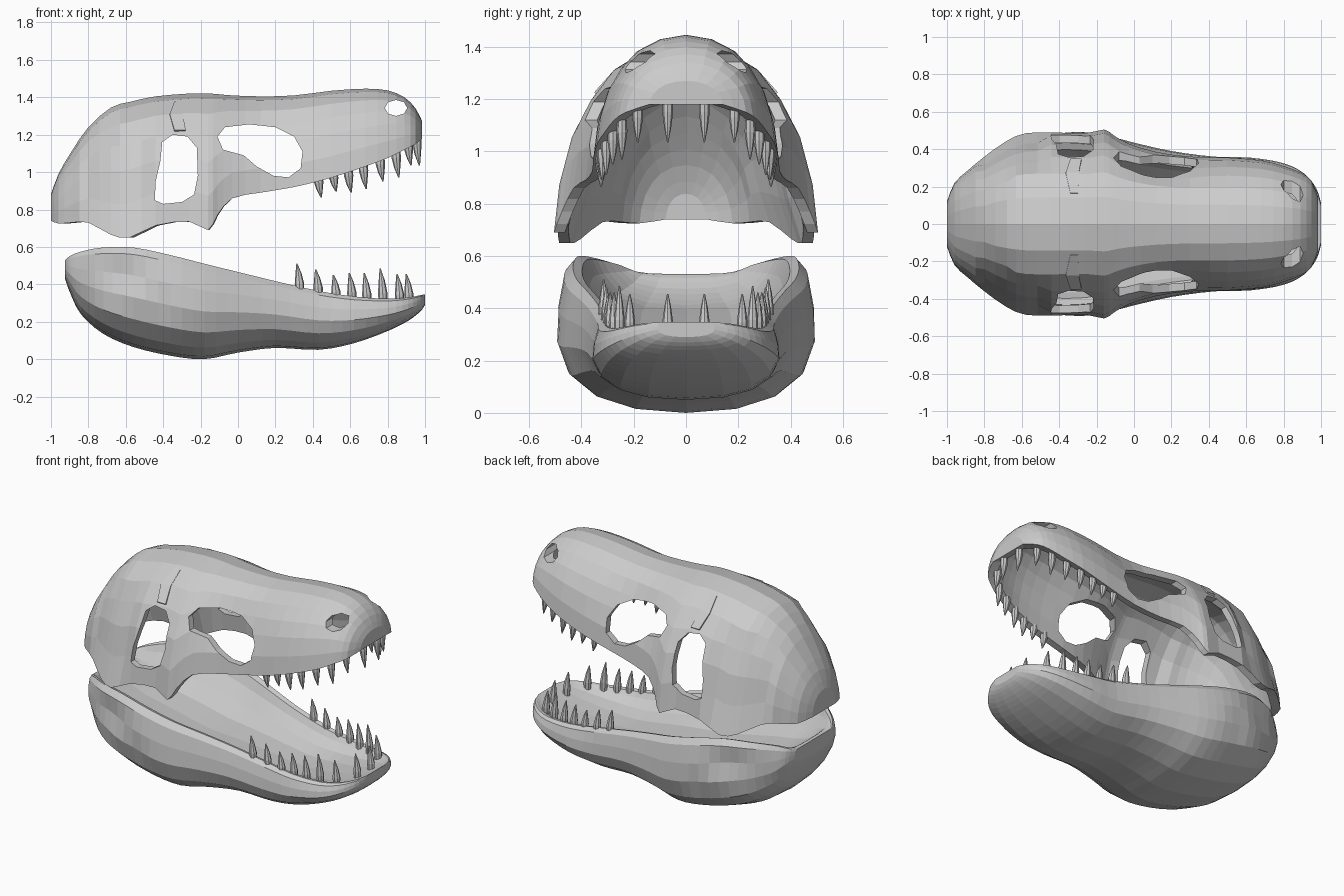
import bpy, bmesh, math
from mathutils import Vector

if "Cube" in bpy.data.objects:
    bpy.data.objects.remove(bpy.data.objects["Cube"])


def make_object(name, bm):
    bmesh.ops.recalc_face_normals(bm, faces=bm.faces[:])
    me = bpy.data.meshes.new(name)
    bm.to_mesh(me)
    bm.free()
    ob = bpy.data.objects.new(name, me)
    bpy.context.collection.objects.link(ob)
    return ob


def smooth_rows(rows, n):
    """Catmull-Rom resampling of the station table."""
    out = []
    for i in range(len(rows) - 1):
        p0, p1, p2 = rows[max(i - 1, 0)], rows[i], rows[i + 1]
        p3 = rows[min(i + 2, len(rows) - 1)]
        for k in range(n):
            t = k / n
            out.append([0.5 * (2 * b + (c - a) * t + (2 * a - 5 * b + 4 * c - d) * t * t
                               + (3 * b - a - 3 * c + d) * t ** 3)
                        for a, b, c, d in zip(p0, p1, p2, p3)])
    return out + [rows[-1]]


def bridge(bm, rings):
    for a, b in zip(rings, rings[1:]):
        n = len(a)
        for i in range(n):
            j = (i + 1) % n
            bm.faces.new((a[i], a[j], b[j], b[i]))


def bump(x, z, cx, cz, sx, sz):
    return math.exp(-((x - cx) / sx) ** 2 - ((z - cz) / sz) ** 2)


# Cranium: hollow arched shell, stations of x, half width, bottom z, top z
CRANIUM = [(-1.0, .12, .74, .88), (-.96, .22, .725, .99), (-.89, .285, .73, 1.11),
           (-.80, .36, .73, 1.24), (-.68, .445, .665, 1.345), (-.58, .485, .65, 1.375),
           (-.44, .49, .715, 1.405), (-.26, .485, .735, 1.42), (-.16, .505, .69, 1.42),
           (-.11, .475, .77, 1.417), (-.03, .43, .86, 1.41), (.12, .385, .89, 1.405),
           (.30, .36, .92, 1.41), (.50, .355, .97, 1.435), (.68, .34, 1.03, 1.446),
           (.80, .31, 1.075, 1.437), (.89, .275, 1.12, 1.40), (.95, .23, 1.15, 1.34),
           (.985, .14, 1.18, 1.27)]
ARCH = [(1, 0), (.96, .25), (.865, .5), (.73, .69), (.55, .85), (.29, .96), (0, 1)]


def arch(w, zb, zt):
    half = [(w * a, zb + (zt - zb) * b) for a, b in ARCH]
    return half + [(-y, z) for y, z in half[-2::-1]]


bm = bmesh.new()
rings = []
T = .042
for x, w, zb, zt in smooth_rows(CRANIUM, 2):
    pts = [(x, y, z) for y, z in arch(w, zb, zt)]
    pts += [(x * .96, y, z) for y, z in reversed(arch(w - T, zb, zt - T))]
    ring = []
    for px, y, z in pts:
        # sunken temple patch and the hollow around the snout window
        if -.83 < px < -.5 and .8 < z < 1.25:
            y *= .92
        y *= 1 - .12 * bump(px, z, .15, 1.22, .2, .1)
        ring.append(bm.verts.new((px, y, z)))
    rings.append(ring)
bridge(bm, rings)
half = 2 * len(ARCH) - 1
for r in (rings[0], rings[-1]):
    bm.faces.new(r[:half])
    bm.faces.new(r[half:])
    bm.faces.new((r[0], r[half - 1], r[half], r[-1]))
cranium = make_object("cranium", bm)

# Side openings cut straight across the skull
OPENINGS = {
    "snout_window": [(-.11, 1.19), (-.07, 1.24), (.06, 1.255), (.2, 1.24), (.3, 1.19),
                     (.345, 1.11), (.335, 1.02), (.27, .972), (.19, .98), (.1, 1.03),
                     (.03, 1.09), (-.08, 1.12)],
    "eye_socket": [(-.445, .85), (-.44, .95), (-.415, 1.06), (-.405, 1.16), (-.35, 1.2),
                   (-.27, 1.19), (-.22, 1.13), (-.215, .98), (-.235, .88), (-.3, .84),
                   (-.4, .83)],
    "nostril": [(.845 + .06 * math.cos(a * math.pi / 4), 1.343 + .043 * math.sin(a * math.pi / 4))
                for a in range(8)],
}
for name, outline in OPENINGS.items():
    bm = bmesh.new()
    bridge(bm, [[bm.verts.new((x, y, z)) for x, z in outline] for y in (-1, 1)])
    bmesh.ops.holes_fill(bm, edges=bm.edges[:], sides=0)
    cutter = make_object(name + "_cutter", bm)
    cutter.hide_render = True
    mod = cranium.modifiers.new(name, 'BOOLEAN')
    mod.operation, mod.solver, mod.object = 'DIFFERENCE', 'EXACT', cutter
    bpy.context.view_layer.objects.active = cranium
    bpy.ops.object.modifier_apply(modifier=name)
    bpy.data.objects.remove(cutter)

# Lower jaw: solid trough, stations of x, half width, bottom z, top z, hollow depth ratio
JAW = [(-.925, .20, .43, .53, 0), (-.90, .265, .36, .55, .12), (-.84, .33, .24, .575, .3),
       (-.72, .425, .135, .597, .4), (-.56, .48, .065, .597, .42), (-.36, .497, .018, .556, .42),
       (-.18, .48, .0, .51, .42), (.0, .435, .035, .466, .42), (.2, .39, .06, .417, .42),
       (.43, .36, .05, .365, .4), (.62, .355, .085, .335, .36), (.8, .325, .15, .323, .3),
       (.91, .27, .205, .33, .2), (.975, .19, .255, .342, .1), (1.0, .11, .29, .347, 0)]
OUTER = [(.87, 1), (.94, .93), (.985, .72), (1, .5), (.91, .28), (.7, .12), (.4, .03), (0, 0)]
INNER = [(0, 1), (.35, .95), (.6, .75), (.74, .35), (.8, .06)]

bm = bmesh.new()
rings = []
for x, w, zb, zt, d in smooth_rows(JAW, 3):
    h = zt - zb
    out = [(w * a, zb + h * b) for a, b in OUTER]
    inn = [(w * a, zt - h * d * b) for a, b in INNER]
    loop = out + [(-y, z) for y, z in out[-2::-1]]
    loop += [(-y, z) for y, z in reversed(inn)] + inn[1:]
    ring = []
    for k, (y, z) in enumerate(loop):
        # muscle hollow and small pit on the outer cheek
        if k < 2 * len(OUTER) - 1 and abs(y) > .05:
            y -= math.copysign(.045 * bump(x, z, -.64, .42, .14, .08)
                               + .02 * bump(x, z, -.42, .27, .08, .06), y)
        ring.append(bm.verts.new((x, y, z)))
    rings.append(ring)
bridge(bm, rings)
bm.faces.new(rings[0])
bm.faces.new(rings[-1])
make_object("lower_jaw", bm)


# Teeth: slender eight-sided spikes, mirrored left and right
def teeth(name, spec, lean):
    bm = bmesh.new()
    for x, y, z0, z1 in spec:
        for s in (-1, 1):
            rr = []
            for t, r in ((0, .021), (.3, .023), (.65, .015), (1, .003)):
                c = Vector((x + lean * t * t, s * y, z0 + (z1 - z0) * t))
                rr.append([bm.verts.new(c + Vector((1.1 * r * math.cos(k * math.pi / 4),
                                                    .9 * r * math.sin(k * math.pi / 4), 0)))
                           for k in range(8)])
            bridge(bm, rr)
            bm.faces.new(rr[0])
            bm.faces.new(rr[-1])
    return make_object(name, bm)


teeth("upper_teeth", [(.43, .325, .98, .865), (.51, .325, 1.0, .895), (.59, .32, 1.02, .89),
                      (.67, .305, 1.05, .91), (.76, .28, 1.08, .95), (.845, .245, 1.12, .97),
                      (.91, .185, 1.17, 1.035), (.955, .07, 1.2, 1.035)], .015)
teeth("lower_teeth", [(.33, .315, .36, .51), (.43, .305, .34, .48), (.525, .298, .32, .45),
                      (.61, .29, .31, .46), (.69, .275, .3, .46), (.775, .255, .3, .485),
                      (.865, .215, .3, .455), (.915, .07, .3, .455)], -.015)

# Brow ridges: small low bars above the eye sockets
for s, side in ((-1, "right"), (1, "left")):
    bm = bmesh.new()
    bridge(bm, [[bm.verts.new((x + dx, s * (y + dy), z + dy)) for dx, dy in
                 ((-r, -.02), (r, -.02), (r, .006), (-r, .006))]
                for x, y, z, r in ((-.32, .16, 1.372, .02), (-.33, .27, 1.305, .035),
                                   (-.31, .345, 1.22, .03))])
    bmesh.ops.holes_fill(bm, edges=bm.edges[:], sides=0)
    make_object("brow_ridge_" + side, bm)
